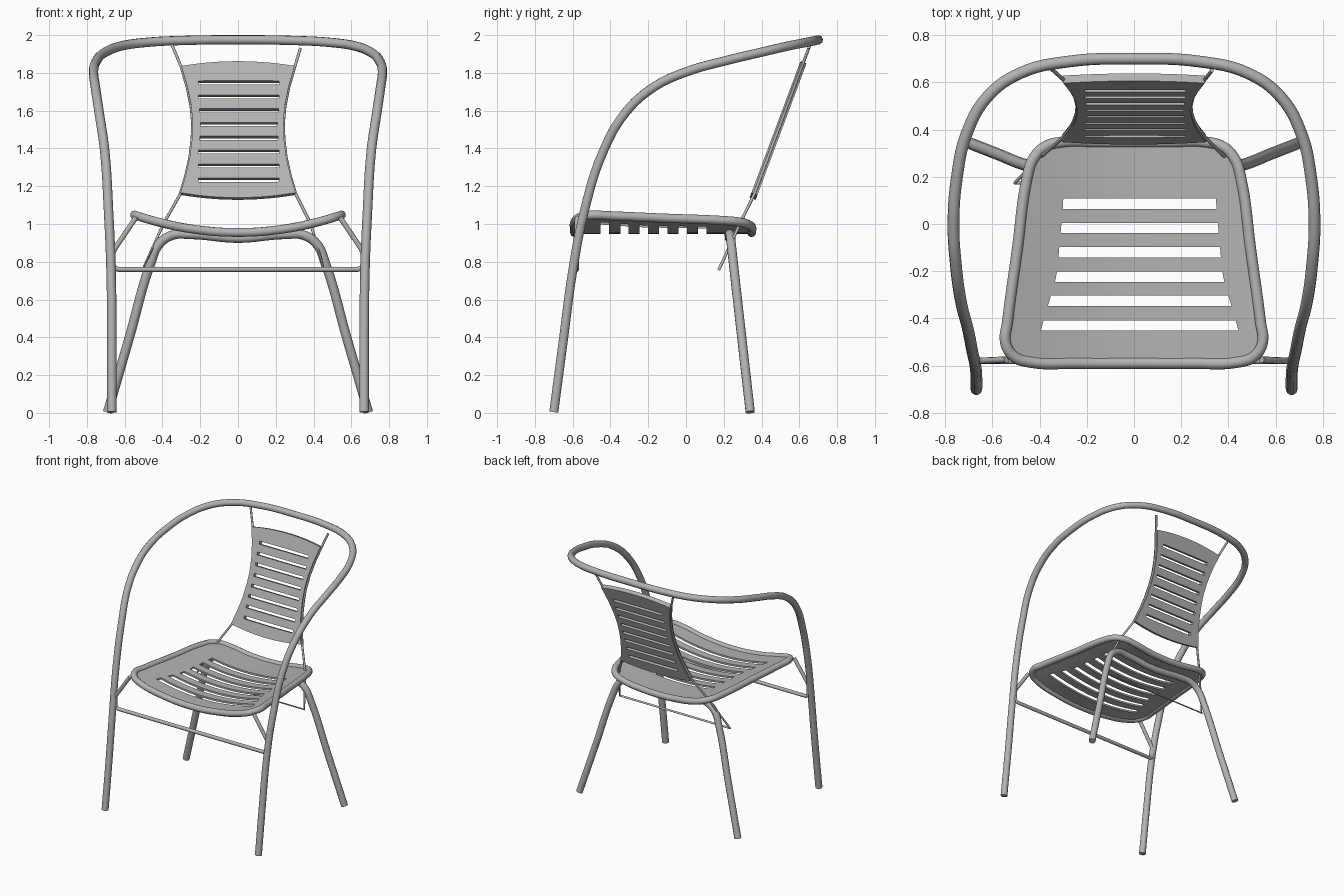
import bpy, math

default = bpy.data.objects.get("Cube")
if default:
    bpy.data.objects.remove(default, do_unlink=True)

# One painted-metal material for everything
metal = bpy.data.materials.new("grey_metal")
metal.use_nodes = True
GREY = (0.45, 0.45, 0.45, 1)
metal.diffuse_color = GREY
metal.node_tree.nodes["Principled BSDF"].inputs["Base Color"].default_value = GREY


def activate(obj):
    bpy.ops.object.select_all(action='DESELECT')
    obj.select_set(True)
    bpy.context.view_layer.objects.active = obj


def mirrored(half):
    """Half path ending at x = 0 -> full symmetric path."""
    return half + [(-x, y, z) for x, y, z in reversed(half[:-1])]


def tube(name, points, radius, closed=False, sharp=False):
    """Round bar swept along a path."""
    data = bpy.data.curves.new(name, 'CURVE')
    data.dimensions = '3D'
    data.bevel_depth = radius
    data.bevel_resolution = 3
    data.resolution_u = 6
    data.use_fill_caps = True
    spline = data.splines.new('BEZIER')
    spline.bezier_points.add(len(points) - 1)
    spline.use_cyclic_u = closed
    for bp, co in zip(spline.bezier_points, points):
        bp.co = co
        bp.handle_left_type = bp.handle_right_type = 'VECTOR' if sharp else 'AUTO'
    obj = bpy.data.objects.new(name, data)
    bpy.context.collection.objects.link(obj)
    data.materials.append(metal)
    activate(obj)
    bpy.ops.object.convert(target='MESH')
    bpy.ops.object.shade_smooth_by_angle(angle=math.radians(40))
    return bpy.context.object


def lerp_table(table, v):
    for (v0, a), (v1, b) in zip(table, table[1:]):
        if v <= v1:
            return a + (b - a) * (v - v0) / (v1 - v0)
    return table[-1][1]


def slotted_plate(name, edges, slots, slot_h, half, slot_half, shift, surface, thick):
    """Sheet of rows along v, open at the slots, bent by surface(x, v)."""
    rows = sorted(set(edges + [s + d * slot_h / 2 for s in slots for d in (-1, 1)]))
    inner = [i / 6 - 1 for i in range(13)]
    verts, faces = [], []
    for v in rows:
        h, s = half(v), min(slot_half(v), half(v) * 0.85)
        xs = [-h, -(h + s) / 2] + [shift + u * s for u in inner] + [(h + s) / 2, h]
        verts += [surface(x, v) for x in xs]
    n = len(inner) + 4
    for r in range(len(rows) - 1):
        mid = (rows[r] + rows[r + 1]) / 2
        is_slot = any(abs(mid - s) < slot_h / 2 for s in slots)
        for c in range(n - 1):
            if is_slot and 2 <= c < n - 3:
                continue
            a = r * n + c
            faces.append((a, a + 1, a + n + 1, a + n))
    mesh = bpy.data.meshes.new(name)
    mesh.from_pydata(verts, [], faces)
    mesh.materials.append(metal)
    obj = bpy.data.objects.new(name, mesh)
    bpy.context.collection.objects.link(obj)
    mod = obj.modifiers.new("thickness", 'SOLIDIFY')
    mod.thickness = thick
    mod.offset = 0
    activate(obj)
    bpy.ops.object.modifier_apply(modifier=mod.name)
    bpy.ops.object.shade_smooth_by_angle(angle=math.radians(30))
    return obj


# Front legs, arms and top rail in one bent tube
tube("arm_frame", mirrored([
    (.668, -.70, .004), (.668, -.65, .38), (.672, -.60, .75), (.685, -.54, 1.06),
    (.705, -.44, 1.38), (.735, -.32, 1.59), (.755, -.17, 1.725), (.765, 0, 1.805),
    (.75, .2, 1.862), (.71, .38, 1.905), (.62, .54, 1.942), (.48, .64, 1.962),
    (.28, .688, 1.972), (0, .70, 1.975)]), .025)

# Rear legs joined under the seat
tube("rear_legs", mirrored([
    (.69, .34, .004), (.575, .295, .40), (.46, .25, .80), (.42, .24, .89),
    (.35, .235, .94), (.25, .23, .945), (0, .23, .925)]), .025)


# Seat, curved across its width
def seat_z(x):
    return .955 + .31 * x * x


rim = [(0, -.59), (.25, -.59), (.44, -.585), (.51, -.56), (.545, -.50), (.537, -.42),
       (.495, -.11), (.452, .2), (.43, .27), (.38, .325), (.30, .347), (.15, .347), (0, .347)]
loop = rim + [(-x, y) for x, y in reversed(rim[1:-1])]
tube("seat_rim", [(x, y, seat_z(x)) for x, y in loop], .024, closed=True)

seat_width = [(y, x) for x, y in rim[2:11]]
slotted_plate(
    "seat_panel", [y for y, x in seat_width],
    [-.43, -.326, -.223, -.12, -.017, .086], .044,
    lambda v: lerp_table(seat_width, v),
    lambda v: lerp_table([(-.6, .46), (-.43, .415), (-.22, .353), (.09, .325), (.4, .32)], v),
    .024, lambda x, v: (x, v, seat_z(x)), .014)


# Leaning backrest with a narrow waist and bowed ends
def lean(z):
    return .355 + .373 * (z - 1.14)


back_width = [(1.16, .305), (1.25, .278), (1.35, .255), (1.45, .243), (1.53, .24),
              (1.62, .248), (1.72, .268), (1.83, .30)]


def back_surface(x, v):
    t = (v - 1.495) / .335
    z = v + .026 * (1 - (x / .305) ** 2) * t ** 9
    return (x, lean(z), z)


slotted_plate(
    "backrest_panel", [z for z, x in back_width],
    [1.23 + i * .073 for i in range(8)], .02,
    lambda v: lerp_table(back_width, v), lambda v: .213,
    .005, back_surface, .034)

# Thin rod hugging the backrest sides and crossing below the seat
sides = [(z, x) for z, x in back_width[::-1]]
right = [(-.35, lean(1.95), 1.95)] + [(-x, lean(z), z) for z, x in sides]
left = [(.33, lean(1.93), 1.93)] + [(x, lean(z), z) for z, x in sides]
tube("backrest_rod", right + [(-.395, .285, 1.0), (-.505, .175, .76),
                              (.455, .175, .76), (.385, .285, 1.0)] + left[::-1],
     .008, sharp=True)

# Front cross bar with upturned ends carrying the seat
tube("front_bar", mirrored([
    (.54, -.575, 1.035), (.655, -.58, .865), (.662, -.58, .84), (.662, -.58, .79),
    (.655, -.58, .768), (.635, -.58, .76), (0, -.58, .76)]), .014, sharp=True)
